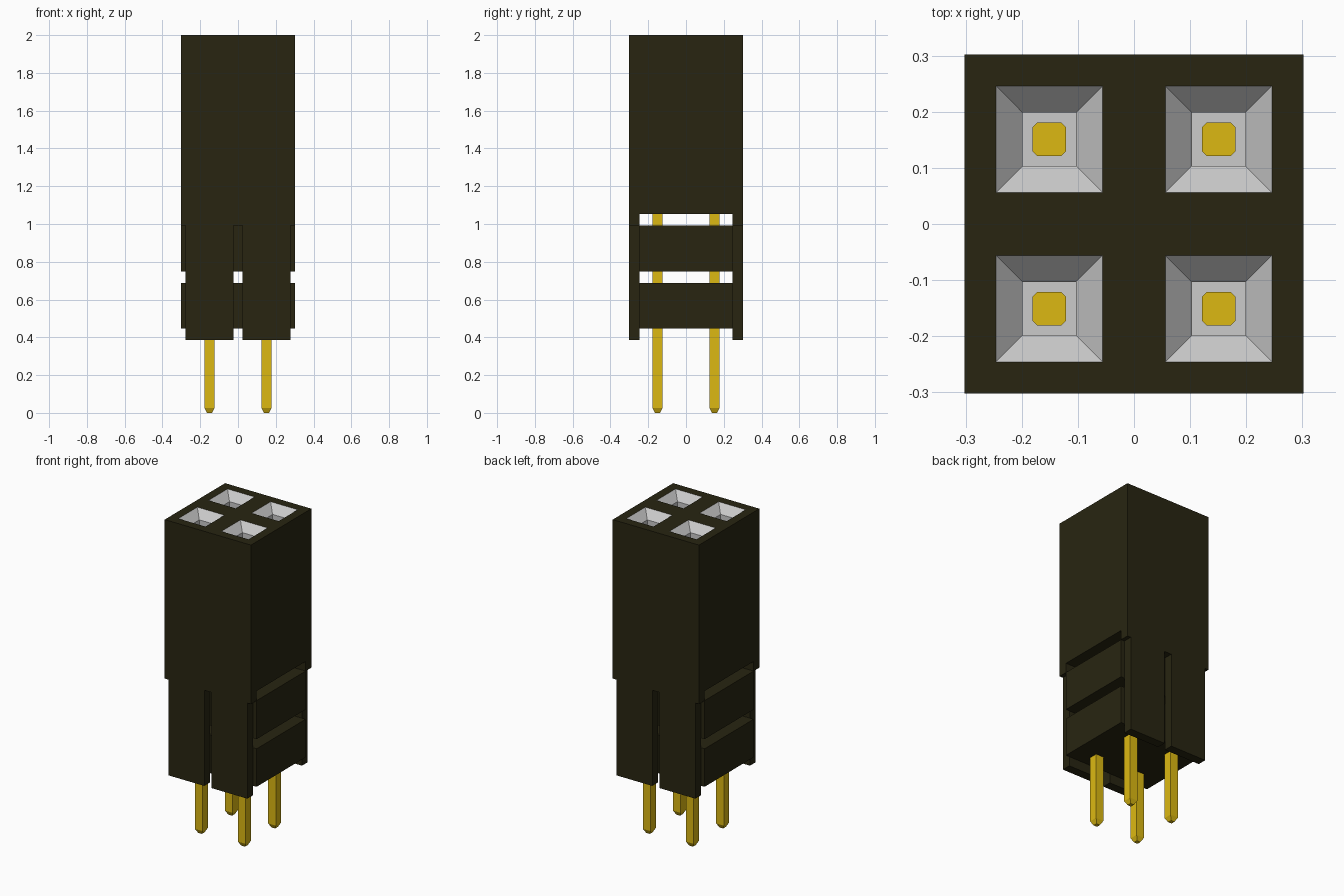
import bpy, bmesh

if "Cube" in bpy.data.objects:
    bpy.data.objects.remove(bpy.data.objects["Cube"], do_unlink=True)


def material(name, rgb):
    m = bpy.data.materials.new(name)
    m.use_nodes = True
    col = (*rgb, 1.0)
    m.diffuse_color = col
    bsdf = next(n for n in m.node_tree.nodes if n.type == 'BSDF_PRINCIPLED')
    bsdf.inputs["Base Color"].default_value = col
    return m


BLACK = material("black plastic", (0.0212, 0.0185, 0.0056))
GREY = material("socket grey", (0.60, 0.60, 0.60))
GOLD = material("gold", (0.72, 0.485, 0.006))


def finish(name, bm, *mats):
    bmesh.ops.remove_doubles(bm, verts=bm.verts, dist=1e-5)
    bmesh.ops.recalc_face_normals(bm, faces=bm.faces)
    me = bpy.data.meshes.new(name)
    bm.to_mesh(me)
    bm.free()
    for m in mats:
        me.materials.append(m)
    ob = bpy.data.objects.new(name, me)
    bpy.context.collection.objects.link(ob)
    return ob


def square(cx, cy, h, z):
    return [(cx - h, cy - h, z), (cx + h, cy - h, z), (cx + h, cy + h, z), (cx - h, cy + h, z)]


def face(bm, pts, mat=0):
    bm.faces.new([bm.verts.new(p) for p in pts]).material_index = mat


def loft(bm, rings, mat=0, start=True, end=True):
    """Join rings of points with quads and optionally cap the two ends."""
    for a, b in zip(rings, rings[1:]):
        n = len(a)
        for i in range(n):
            j = (i + 1) % n
            face(bm, [a[i], a[j], b[j], b[i]], mat)
    if start:
        face(bm, rings[0], mat)
    if end:
        face(bm, rings[-1], mat)


HALF = 0.302                     # half width of the housing
PITCH = 0.151                    # pin offset from the centre
HOLE = 0.095                     # half width of a socket mouth
TOP, BASE, SHOULDER, FOOT = 2.0, 1.054, 0.993, 0.387
FLOOR = 1.2                      # bottom of each socket
CENTRES = [(sx * PITCH, sy * PITCH) for sx in (-1, 1) for sy in (-1, 1)]

# Housing block: gridded top with four funnel-mouthed sockets
bm = bmesh.new()
g = [-HALF, -PITCH - HOLE, -PITCH + HOLE, PITCH - HOLE, PITCH + HOLE, HALF]
for i in range(5):
    for j in range(5):
        if i % 2 and j % 2:
            continue
        face(bm, [(g[i], g[j], TOP), (g[i + 1], g[j], TOP),
                  (g[i + 1], g[j + 1], TOP), (g[i], g[j + 1], TOP)])
for a, b in zip(g, g[1:]):
    for s in (-HALF, HALF):
        face(bm, [(a, s, BASE), (b, s, BASE), (b, s, TOP), (a, s, TOP)])
        face(bm, [(s, a, BASE), (s, b, BASE), (s, b, TOP), (s, a, TOP)])
ring = [(x, -HALF, BASE) for x in g[:-1]] + [(HALF, y, BASE) for y in g[:-1]]
ring += [(-x, -y, z) for x, y, z in ring]
face(bm, ring)
for cx, cy in CENTRES:
    loft(bm, [square(cx, cy, HOLE, TOP), square(cx, cy, 0.048, TOP - 0.05),
              square(cx, cy, 0.048, FLOOR)], mat=1, start=False)
finish("housing", bm, BLACK, GREY)

# Front and back skirts: stepped at the sides and slotted in the middle
half_profile = [(0.025, SHOULDER), (0.025, FOOT), (0.277, FOOT),
                (0.277, SHOULDER), (HALF, SHOULDER), (HALF, BASE)]
profile = half_profile + [(-x, z) for x, z in reversed(half_profile)]
for name, s in (("front_skirt", -1), ("back_skirt", 1)):
    bm = bmesh.new()
    loft(bm, [[(x, s * y, z) for x, z in profile] for y in (0.245, HALF)])
    finish(name, bm, BLACK)

# Cross blocks between the skirts, with open gaps above each
for name, z0, z1 in (("lower_cross_block", 0.447, 0.688),
                     ("upper_cross_block", 0.749, SHOULDER)):
    bm = bmesh.new()
    loft(bm, [[(-HALF, -0.245, z), (HALF, -0.245, z),
               (HALF, 0.245, z), (-HALF, 0.245, z)] for z in (z0, z1)])
    finish(name, bm, BLACK)

# Pins with tapered tips, and the contact pads at the socket floors
for k, (cx, cy) in enumerate(CENTRES, 1):
    bm = bmesh.new()
    loft(bm, [square(cx, cy, 0.013, 0.0), square(cx, cy, 0.027, 0.027),
              square(cx, cy, 0.027, FLOOR - 0.005)])
    finish(f"pin_{k}", bm, GOLD)

    bm = bmesh.new()
    a, b = 0.0295, 0.022
    octagon = [(a, -b), (a, b), (b, a), (-b, a), (-a, b), (-a, -b), (-b, -a), (b, -a)]
    loft(bm, [[(cx + x, cy + y, z) for x, y in octagon] for z in (FLOOR - 0.01, FLOOR + 0.01)])
    finish(f"contact_{k}", bm, GOLD)
